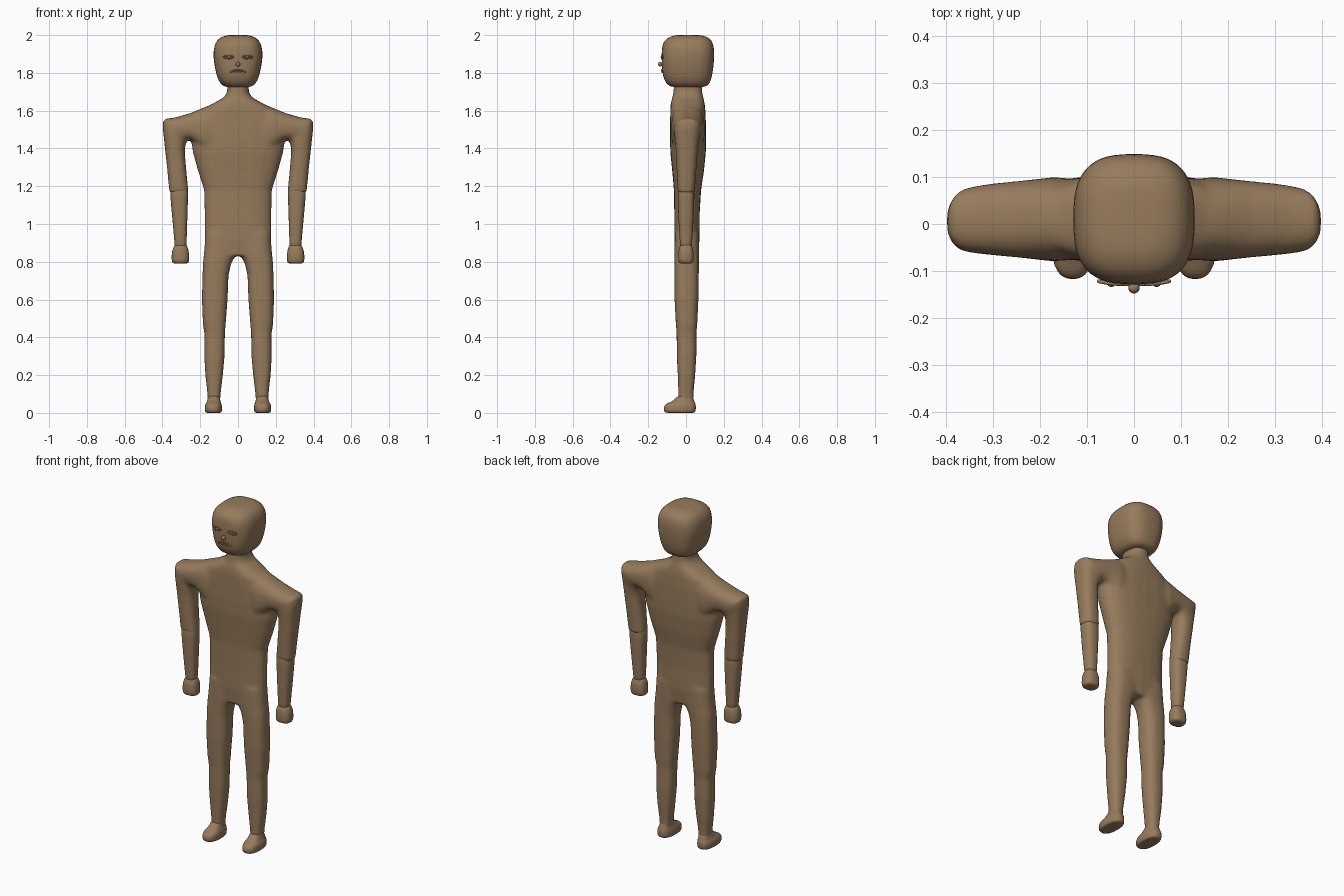
import bpy, bmesh, math
from mathutils import Vector

brown = bpy.data.materials.new("warm brown")
brown.diffuse_color = (0.31, 0.20, 0.108, 1)


def power(v, e):
    return math.copysign(abs(v) ** (2 / e), v)


def loft(bm, rings, side=1, n=24, e=2.5):
    """Closed skin over rounded rings: (outer x, z, inner x, z, front y, back y)."""
    loops = []
    for ox, oz, ix, iz, y0, y1 in rings:
        loop = []
        for k in range(n):
            a = 2 * math.pi * k / n
            c, s = power(math.cos(a), e), power(math.sin(a), e)
            loop.append(bm.verts.new((side * ((ox + ix) / 2 + c * (ox - ix) / 2),
                                      (y0 + y1) / 2 + s * (y1 - y0) / 2,
                                      (oz + iz) / 2 + c * (oz - iz) / 2)))
        loops.append(loop)
    for a, b in zip(loops, loops[1:]):
        for k in range(n):
            j = (k + 1) % n
            bm.faces.new((a[k], a[j], b[j], b[k]))
    bm.faces.new(loops[0])
    bm.faces.new(loops[-1])


def finish(bm, name, subsurf=0):
    bmesh.ops.recalc_face_normals(bm, faces=bm.faces)
    me = bpy.data.meshes.new(name)
    bm.to_mesh(me)
    bm.free()
    me.materials.append(brown)
    for p in me.polygons:
        p.use_smooth = True
    ob = bpy.data.objects.new(name, me)
    bpy.context.collection.objects.link(ob)
    if subsurf:
        m = ob.modifiers.new("round", 'SUBSURF')
        m.levels = m.render_levels = subsurf
    return ob


def level(rows):
    """Horizontal rings: (z, outer x, inner x, front y, back y)."""
    return [(o, z, i, z, y0, y1) for z, o, i, y0, y1 in rows]


# Body: torso with neck, upper arms and legs fused into one skin
body = bmesh.new()
loft(body, level([(z, w, -w, a, b) for z, w, a, b in [
    (0.83, 0.172, -0.055, 0.062), (0.92, 0.178, -0.062, 0.072), (1.05, 0.177, -0.062, 0.072),
    (1.18, 0.18, -0.064, 0.08), (1.28, 0.212, -0.073, 0.095), (1.38, 0.24, -0.083, 0.105),
    (1.46, 0.25, -0.085, 0.106), (1.55, 0.235, -0.084, 0.105), (1.61, 0.185, -0.083, 0.102),
    (1.645, 0.12, -0.08, 0.098), (1.67, 0.077, -0.072, 0.092), (1.695, 0.058, -0.067, 0.086),
    (1.76, 0.055, -0.063, 0.083)]]))
arm = [(0.08, 1.65, 0.06, 1.32, -0.07, 0.09), (0.17, 1.622, 0.17, 1.37, -0.08, 0.10),
       (0.25, 1.588, 0.235, 1.435, -0.072, 0.092), (0.33, 1.565, 0.262, 1.445, -0.067, 0.087),
       (0.395, 1.555, 0.275, 1.43, -0.062, 0.08), (0.399, 1.51, 0.281, 1.40, -0.06, 0.07),
       (0.389, 1.42, 0.281, 1.37, -0.055, 0.063), (0.376, 1.30, 0.273, 1.28, -0.05, 0.055),
       (0.363, 1.165, 0.262, 1.165, -0.044, 0.046)]
leg = level([(0.95, 0.172, 0.0, -0.06, 0.07), (0.85, 0.18, 0.004, -0.062, 0.07),
             (0.79, 0.186, 0.036, -0.062, 0.069), (0.73, 0.188, 0.05, -0.062, 0.068),
             (0.60, 0.191, 0.055, -0.061, 0.066), (0.47, 0.186, 0.065, -0.054, 0.06),
             (0.42, 0.178, 0.069, -0.05, 0.055), (0.30, 0.179, 0.071, -0.049, 0.055),
             (0.20, 0.173, 0.08, -0.044, 0.049), (0.10, 0.162, 0.092, -0.041, 0.04),
             (0.03, 0.158, 0.096, -0.04, 0.038)])
for s in (1, -1):
    loft(body, arm, s)
    loft(body, leg, s)
ob = finish(body, "body")
m = ob.modifiers.new("fuse", 'REMESH')
m.mode, m.voxel_size, m.use_smooth_shade = 'VOXEL', 0.009, True
m = ob.modifiers.new("soften", 'SMOOTH')
m.factor, m.iterations = 0.5, 8

# Forearms, hands and feet
forearm = level([(1.21, 0.345, 0.28, -0.03, 0.03), (1.18, 0.36, 0.262, -0.044, 0.044),
                 (1.15, 0.359, 0.264, -0.044, 0.045), (1.03, 0.348, 0.268, -0.041, 0.041),
                 (0.90, 0.336, 0.272, -0.032, 0.032), (0.85, 0.334, 0.274, -0.03, 0.03)])
hand = level([(0.90, 0.33, 0.278, -0.026, 0.026), (0.88, 0.34, 0.268, -0.034, 0.034),
              (0.86, 0.35, 0.26, -0.041, 0.041), (0.81, 0.353, 0.257, -0.042, 0.042),
              (0.793, 0.348, 0.262, -0.038, 0.038), (0.79, 0.33, 0.28, -0.02, 0.02)])
foot = level([(0.0, 0.162, 0.098, -0.095, 0.035), (0.001, 0.174, 0.086, -0.115, 0.05),
              (0.02, 0.177, 0.084, -0.119, 0.053), (0.042, 0.176, 0.085, -0.116, 0.053),
              (0.053, 0.168, 0.09, -0.095, 0.048), (0.066, 0.162, 0.094, -0.062, 0.042),
              (0.10, 0.158, 0.098, -0.038, 0.036)])
for s, side in ((1, "left"), (-1, "right")):
    for name, rings in (("forearm", forearm), ("hand", hand), ("foot", foot)):
        bm = bmesh.new()
        loft(bm, rings, s)
        finish(bm, side + "_" + name, 1)

# Head
bm = bmesh.new()
loft(bm, level([(z, w, -w, a, b) for z, w, a, b in [
    (1.725, 0.045, -0.055, 0.075), (1.727, 0.075, -0.085, 0.11), (1.745, 0.096, -0.106, 0.126),
    (1.78, 0.112, -0.123, 0.138), (1.83, 0.123, -0.128, 0.146), (1.88, 0.131, -0.13, 0.15),
    (1.925, 0.13, -0.129, 0.15), (1.96, 0.12, -0.123, 0.143), (1.985, 0.1, -0.1, 0.125),
    (1.999, 0.065, -0.066, 0.09), (2.001, 0.03, -0.03, 0.05)]]), n=28, e=2.8)
finish(bm, "head", 1)


def ball(name, loc, radii):
    bm = bmesh.new()
    bmesh.ops.create_uvsphere(bm, u_segments=16, v_segments=10, radius=1)
    for v in bm.verts:
        v.co = Vector(loc) + Vector([c * r for c, r in zip(v.co, radii)])
    finish(bm, name)


def tube(name, points, radius, cyclic=False):
    cu = bpy.data.curves.new(name, 'CURVE')
    cu.dimensions = '3D'
    cu.bevel_depth, cu.bevel_resolution, cu.use_fill_caps = radius, 2, True
    sp = cu.splines.new('POLY')
    sp.points.add(len(points) - 1)
    for p, co in zip(sp.points, points):
        p.co = (*co, 1)
    sp.use_cyclic_u, sp.use_smooth = cyclic, True
    cu.materials.append(brown)
    bpy.context.collection.objects.link(bpy.data.objects.new(name, cu))


# Face: eyelids, eyeballs, nose and downturned mouth
for s, side in ((1, "left"), (-1, "right")):
    rim = []
    for k in range(20):
        a = 2 * math.pi * k / 20
        x = 0.05 + 0.025 * math.cos(a)
        rim.append((s * x, -0.128 + 2 * (x - 0.02) ** 2, 1.884 + 0.008 * math.sin(a)))
    tube(side + "_eyelid", rim, 0.004, True)
    ball(side + "_eyeball", (s * 0.048, -0.125, 1.884), (0.01, 0.009, 0.008))
ball("nose", (0, -0.136, 1.846), (0.012, 0.012, 0.012))
tube("upper_lip", [(x / 100, -0.128 + (x / 100) ** 2 * 2, 1.815 - (x / 100) ** 2 * 7)
                   for x in range(-4, 5)], 0.0045)
tube("lower_lip", [(x / 100, -0.128, 1.805) for x in range(-2, 3)], 0.004)
